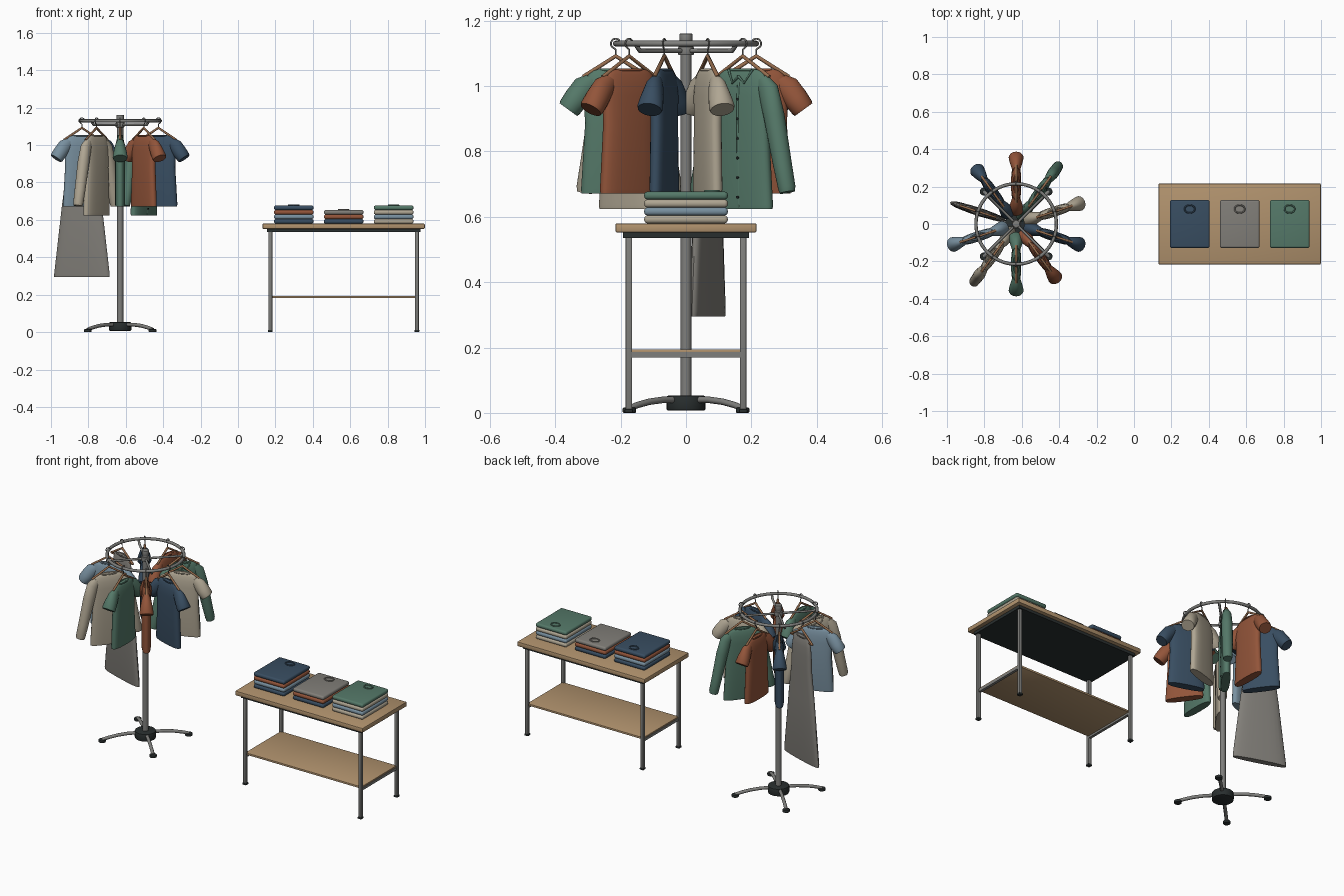
import bpy, bmesh, math
from mathutils import Matrix, Vector

if "Cube" in bpy.data.objects:
    bpy.data.objects.remove(bpy.data.objects["Cube"])


def material(name, r, g, b):
    m = bpy.data.materials.new(name)
    m.use_nodes = True
    m.diffuse_color = (r, g, b, 1)
    node = next(n for n in m.node_tree.nodes if n.type == 'BSDF_PRINCIPLED')
    node.inputs["Base Color"].default_value = (r, g, b, 1)
    return m


WOOD = material("light wood", .44, .29, .155)
METAL = material("grey metal", .21, .21, .2)
BLACK = material("black plastic", .022, .028, .028)
HANGER = material("hanger wood", .3, .15, .075)
NAVY = material("navy cloth", .04, .075, .12)
RUST = material("rust cloth", .29, .09, .042)
GREEN = material("green cloth", .09, .19, .14)
CREAM = material("cream cloth", .43, .38, .29)
BLUE = material("pale blue cloth", .19, .28, .35)
GREY = material("grey cloth", .22, .21, .19)


def finish(name, bm, mat, matrix=Matrix()):
    bmesh.ops.recalc_face_normals(bm, faces=bm.faces)
    mesh = bpy.data.meshes.new(name)
    bm.to_mesh(mesh)
    bm.free()
    mesh.materials.append(mat)
    ob = bpy.data.objects.new(name, mesh)
    bpy.context.collection.objects.link(ob)
    ob.matrix_world = matrix
    bpy.ops.object.select_all(action='DESELECT')
    ob.select_set(True)
    bpy.context.view_layer.objects.active = ob
    bpy.ops.object.shade_smooth_by_angle(angle=math.radians(42))
    return ob


def box(name, centre, size, mat, bevel=0.0, segments=2):
    bm = bmesh.new()
    bmesh.ops.create_cube(bm, size=1)
    bmesh.ops.scale(bm, vec=size, verts=bm.verts)
    if bevel:
        bmesh.ops.bevel(bm, geom=bm.edges[:], offset=bevel, segments=segments,
                        profile=.5, affect='EDGES')
    return finish(name, bm, mat, Matrix.Translation(centre))


def cylinder(name, centre, radius, height, mat, bevel=0.0, matrix=Matrix()):
    bm = bmesh.new()
    bmesh.ops.create_cone(bm, cap_ends=True, segments=24, radius1=radius,
                          radius2=radius, depth=height)
    if bevel:
        rims = [e for e in bm.edges if abs(e.verts[0].co.z - e.verts[1].co.z) < 1e-5]
        bmesh.ops.bevel(bm, geom=rims, offset=bevel, segments=2, profile=.5, affect='EDGES')
    return finish(name, bm, mat, Matrix.Translation(centre) @ matrix)


def tube(name, points, radius, mat, matrix=Matrix(), cyclic=False):
    curve = bpy.data.curves.new(name, 'CURVE')
    curve.dimensions = '3D'
    curve.bevel_depth = radius
    curve.bevel_resolution = 2
    curve.use_fill_caps = True
    spline = curve.splines.new('POLY')
    spline.points.add(len(points) - 1)
    for p, co in zip(spline.points, points):
        p.co = (*co, 1)
    spline.use_cyclic_u = cyclic
    curve.materials.append(mat)
    ob = bpy.data.objects.new(name, curve)
    bpy.context.collection.objects.link(ob)
    ob.matrix_world = matrix
    return ob


def ellipse(a, b, z=0, x=0, count=32):
    return [(x + a * math.cos(t), b * math.sin(t), z)
            for t in (2 * math.pi * i / count for i in range(count))]


def loft(name, sections, mat, matrix, power=1.0, side=1, count=24):
    """Sections are (x, z, tilt, half width, half depth) in the garment's own plane."""
    bm = bmesh.new()
    rings = []
    for x, z, tilt, a, b in sections:
        ring = []
        for i in range(count):
            t = 2 * math.pi * i / count
            c, s = math.cos(t), math.sin(t)
            u = a * math.copysign(abs(c) ** power, c)
            v = b * math.copysign(abs(s) ** power, s)
            ring.append(bm.verts.new((side * (x + u * math.cos(tilt)), v,
                                      z + u * math.sin(tilt))))
        rings.append(ring)
    for low, high in zip(rings, rings[1:]):
        for i in range(count):
            j = (i + 1) % count
            bm.faces.new((low[i], low[j], high[j], high[i]))
    bm.faces.new(rings[0])
    bm.faces.new(rings[-1])
    return finish(name, bm, mat, matrix)


# Garment profiles
TOP = [(0, .88, 0, .094, .027), (0, .97, 0, .097, .027), (0, 1.01, 0, .096, .023),
       (0, 1.035, 0, .085, .017), (0, 1.047, 0, .072, .012), (0, 1.051, 0, .06, .008)]
TEE = [(0, .672, 0, .105, .025), (0, .685, 0, .106, .027)] + TOP
SHIRT = [(0, .624, 0, .109, .024), (0, .637, 0, .11, .026)] + TOP
DRESS = [(0, .295, 0, .156, .018), (0, .31, 0, .156, .021), (0, .68, 0, .112, .022),
         (0, .86, 0, .086, .022), (0, .95, 0, .084, .021), (0, 1.0, 0, .078, .018),
         (0, 1.035, 0, .07, .014), (0, 1.05, 0, .06, .008)]
SHORT_SLEEVE = [(.07, 1.02, .63, .025, .016), (.093, 1.0, .63, .037, .026),
                (.12, .963, .63, .038, .035), (.14, .935, .63, .036, .04),
                (.145, .928, .63, .033, .037)]
LONG_SLEEVE = [(.072, 1.02, .6, .024, .016), (.095, .99, .4, .034, .026),
               (.118, .91, .25, .033, .031), (.15, .76, .2, .029, .029),
               (.166, .69, .2, .027, .027), (.168, .675, .2, .024, .024)]

RACK = Vector((-.63, 0, 0))
RING_R = .215


def hung_garment(angle, kind, mat):
    # Local x runs outward from the pole, and the front faces local -y
    place = (Matrix.Translation(RACK) @ Matrix.Rotation(math.radians(angle), 4, 'Z')
             @ Matrix.Translation((RING_R, 0, 0)))
    # Hanger with its wire hook
    tube("hanger_arms", [(-.1, 0, 1.028), (0, 0, 1.092), (.1, 0, 1.028)], .0065, HANGER, place)
    tube("hanger_bar", [(-.098, 0, 1.028), (.098, 0, 1.028)], .005, HANGER, place)
    hook = [(0, 0, 1.088), (0, 0, 1.112)]
    hook += [(.015 * math.cos(t), 0, 1.13 + .015 * math.sin(t))
             for t in (-math.pi / 2 + .45 * i for i in range(1, 10))]
    tube("hanger_hook", hook, .0028, METAL, place)
    # Body and neckband
    body = {"tee": TEE, "shirt": SHIRT, "dress": DRESS}[kind]
    loft(kind + "_body", body, mat, place, power=.75)
    tube(kind + "_neckband", ellipse(.046, .014, 1.05), .004, mat, place, True)
    if kind != "dress":
        for side in (1, -1):
            loft(kind + "_sleeve", SHORT_SLEEVE if kind == "tee" else LONG_SLEEVE,
                 mat, place, side=side)
    if kind == "shirt":
        # Collar flaps, placket and buttons
        for side in (1, -1):
            tube("shirt_collar", [(side * .045, -.012, 1.05), (side * .022, -.024, 1.01),
                                  (0, -.023, 1.03)], .004, mat, place)
        tube("shirt_placket", [(0, -.022, .63), (0, -.024, .88), (0, -.024, .97),
                               (0, -.02, 1.01)], .005, mat, place)
        for i in range(6):
            cylinder("shirt_button", (0, 0, 0), .004, .006, BLACK,
                     matrix=place @ Matrix.Translation((0, -.028, .66 + i * .06))
                     @ Matrix.Rotation(math.pi / 2, 4, 'X'))


# Rack pole, top ring and spokes
cylinder("rack_pole", RACK + Vector((0, 0, .585)), .0165, 1.11, METAL)
cylinder("rack_pole_cap", RACK + Vector((0, 0, 1.146)), .02, .03, METAL, .003)
cylinder("rack_spoke_hub", RACK + Vector((0, 0, 1.108)), .024, .026, METAL, .003)
cylinder("rack_base_hub", RACK + Vector((0, 0, .03)), .06, .046, BLACK, .006)
tube("rack_ring", ellipse(RING_R, RING_R, count=64), .009, METAL,
     Matrix.Translation(RACK + Vector((0, 0, 1.13))), True)
for k in range(4):
    turn = Matrix.Translation(RACK) @ Matrix.Rotation(math.radians(45 + 90 * k), 4, 'Z')
    tube("rack_spoke", [(0, 0, 1.108), (.2, 0, 1.108), (RING_R, 0, 1.125)], .007, METAL, turn)
    tube("rack_leg", [(.03, 0, .04), (.1, 0, .04), (.16, 0, .034), (.21, 0, .024),
                      (.245, 0, .014)], .01, METAL, turn)
    foot = turn @ Vector((.245, 0, .008))
    cylinder("rack_foot", foot, .021, .016, BLACK, .004)

# Ten garments around the ring
for i, (kind, mat) in enumerate([
        ("tee", CREAM), ("shirt", GREEN), ("tee", RUST), ("tee", NAVY), ("dress", GREY),
        ("tee", BLUE), ("shirt", CREAM), ("tee", GREEN), ("tee", RUST), ("tee", NAVY)]):
    hung_garment(18 + 36 * i, kind, mat)

# Display table
TX = .565
box("table_top", (TX, 0, .566), (.868, .432, .028), WOOD, .005)
box("table_under_panel", (TX, 0, .544), (.82, .385, .018), BLACK)
box("table_shelf", (TX, 0, .188), (.79, .345, .012), WOOD, .002)
for sx in (-1, 1):
    box("shelf_rail", (TX + sx * .39, 0, .178), (.016, .35, .016), METAL)
    for sy in (-1, 1):
        box("table_leg", (TX + sx * .392, sy * .175, .273), (.021, .021, .53), METAL, .004)
        box("table_foot", (TX + sx * .392, sy * .175, .006), (.025, .025, .012), BLACK, .003)

# Folded clothes, listed from the bottom up
LAYER = .0243
for x, colours in ((.298, (NAVY, BLUE, RUST, NAVY)), (.565, (NAVY, RUST, GREY)),
                   (.832, (CREAM, BLUE, CREAM, GREEN))):
    for i, mat in enumerate(colours):
        box("folded_shirt", (x, 0, .58 + LAYER * (i + .5)), (.212, .256, LAYER), mat, .0105, 4)
    top = .58 + LAYER * len(colours)
    tube("folded_collar", ellipse(.027, .021), .004, colours[-1],
         Matrix.Translation((x, .08, top + .001)), True)
